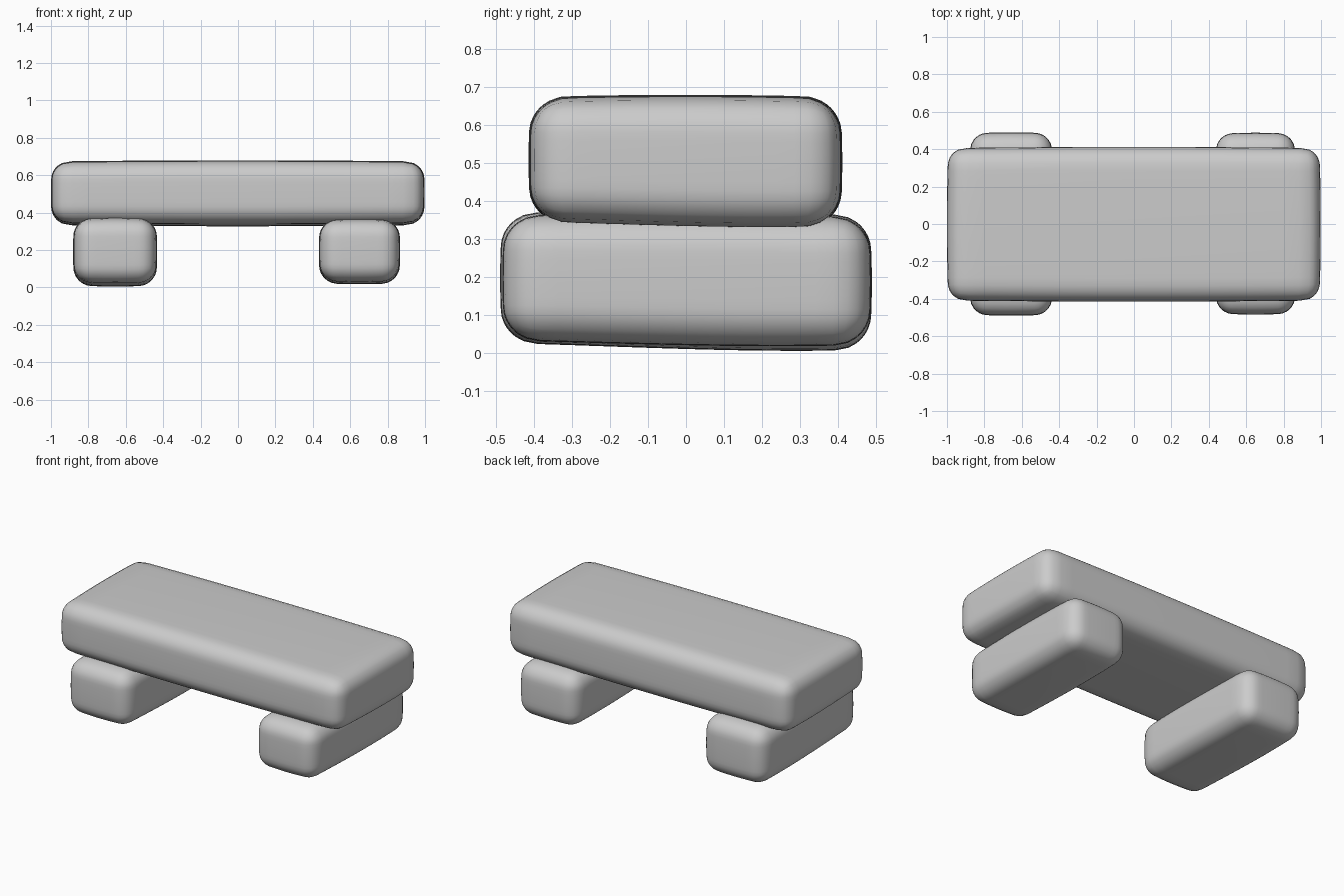
import bpy, bmesh, math
from mathutils import Vector

if "Cube" in bpy.data.objects:
    bpy.data.objects.remove(bpy.data.objects["Cube"])


def soft_block(name, lo, hi, r, bulge=0.01, tilt=0.0, sag=0.0):
    """Rounded stone block with slightly pillowed faces and a leaning underside."""
    lo, hi = Vector(lo), Vector(hi)
    c, h = (lo + hi) / 2, (hi - lo) / 2
    bm = bmesh.new()
    bmesh.ops.create_cube(bm, size=2)
    bmesh.ops.subdivide_edges(bm, edges=bm.edges[:], cuts=19, use_grid_fill=True)
    for v in bm.verts:
        # crowd the grid towards the edges, then round them
        p = Vector([math.sin(a * math.pi / 2) * s for a, s in zip(v.co, h)])
        q = Vector([max(-(s - r), min(s - r, a)) for a, s in zip(p, h)])
        p = q + (p - q).normalized() * r
        n = [a / s for a, s in zip(p, h)]
        # pillow each face a little
        for i in range(3):
            j, k = (i + 1) % 3, (i + 2) % 3
            p[i] -= n[i] * bulge * (n[j] ** 2 + n[k] ** 2) / 2
        # hand-cut unevenness
        w = (1 - n[2]) / 2
        p.z -= tilt * math.sin(n[1] * math.pi / 2) * w
        p.z -= sag * math.sin(n[1] * math.pi / 2) * (1 - w)
        v.co = p + c
    me = bpy.data.meshes.new(name)
    bm.to_mesh(me)
    bm.free()
    me.shade_smooth()
    ob = bpy.data.objects.new(name, me)
    bpy.context.collection.objects.link(ob)
    return ob


# Slab seat
soft_block("bench_slab", (-1.0, -0.415, 0.33), (0.998, 0.412, 0.68), 0.095,
           bulge=0.012, tilt=0.006)
# Two support blocks
soft_block("left_support", (-0.882, -0.49, 0.01), (-0.432, 0.49, 0.372), 0.09,
           bulge=0.014, tilt=0.009, sag=0.003)
soft_block("right_support", (0.432, -0.484, 0.02), (0.867, 0.488, 0.366), 0.09,
           bulge=0.014, tilt=0.006, sag=0.002)
